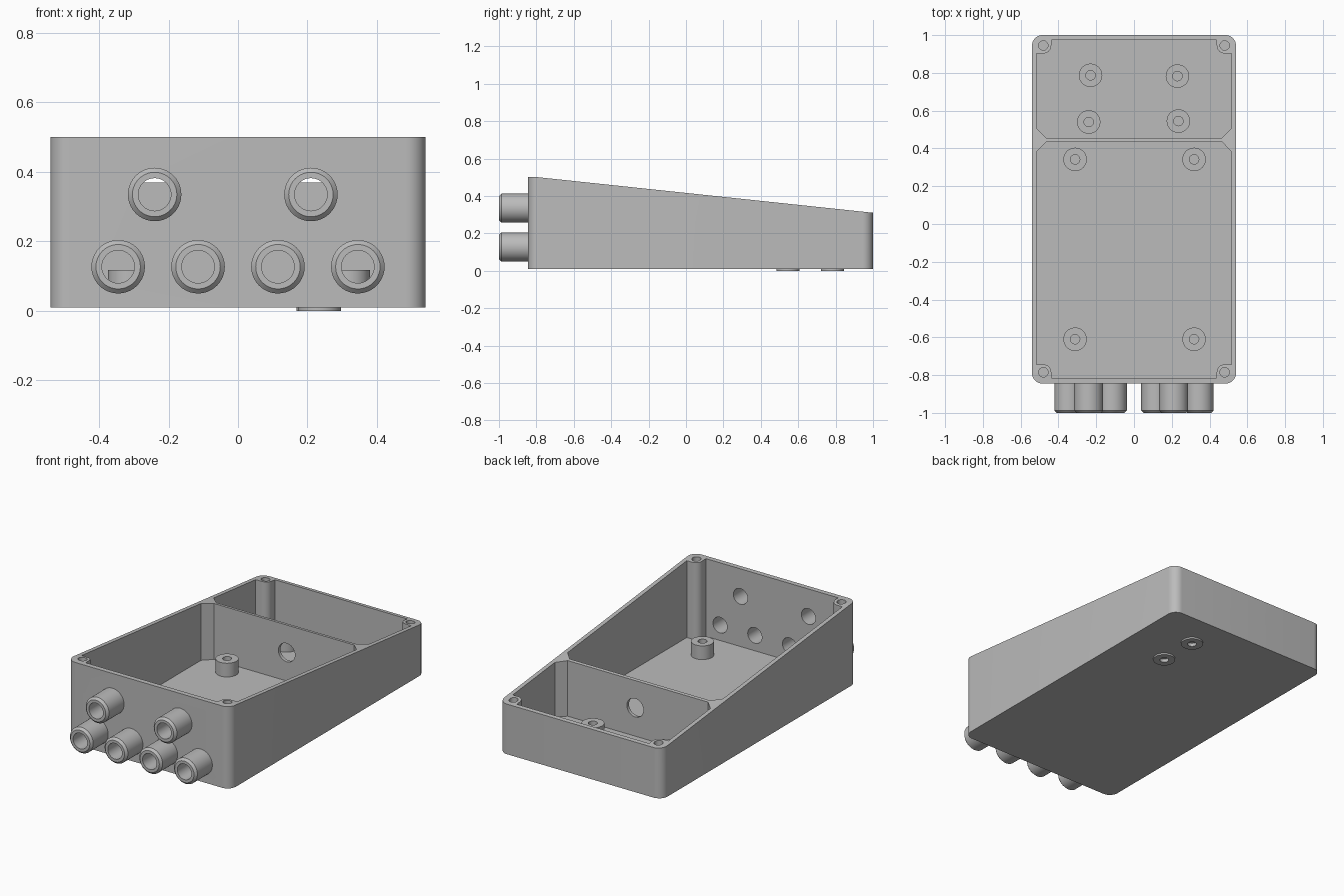
import bpy, bmesh
from math import cos, sin, pi, radians
from mathutils import Matrix, Vector

if "Cube" in bpy.data.objects:
    bpy.data.objects.remove(bpy.data.objects["Cube"], do_unlink=True)

grey = bpy.data.materials.new("plain_grey")
grey.use_nodes = True
grey.diffuse_color = (0.5, 0.5, 0.5, 1)
grey.node_tree.nodes["Principled BSDF"].inputs["Base Color"].default_value = (0.5, 0.5, 0.5, 1)

# Overall dimensions
HALF_W, FRONT, BACK, BASE, TOP, BACK_TOP = 0.54, -0.845, 1.0, 0.01, 0.5, 0.31
CORNER, FLOOR, BOSS_R, HOLE_R, BORE_R = 0.055, 0.035, 0.042, 0.025, 0.047
SLOPE_START = FRONT + CORNER
BOSS_X, BOSS_Y = 0.48, (-0.785, 0.945)


def finish(bm, name):
    bmesh.ops.recalc_face_normals(bm, faces=bm.faces)
    mesh = bpy.data.meshes.new(name)
    bm.to_mesh(mesh)
    bm.free()
    mesh.materials.append(grey)
    ob = bpy.data.objects.new(name, mesh)
    bpy.context.collection.objects.link(ob)
    return ob


def prism(name, points, direction):
    """Extrude a closed outline of 3D points along a direction."""
    bm = bmesh.new()
    face = bm.faces.new([bm.verts.new(p) for p in points])
    out = bmesh.ops.extrude_face_region(bm, geom=[face])
    moved = [v for v in out["geom"] if isinstance(v, bmesh.types.BMVert)]
    bmesh.ops.translate(bm, vec=Vector(direction), verts=moved)
    return finish(bm, name)


def lathe(name, profile, place, closed=False, along_y=False):
    """Turn (radius, height) points about an axis."""
    bm = bmesh.new()
    verts = [bm.verts.new((r, 0, h)) for r, h in profile]
    pairs = list(zip(verts, verts[1:])) + ([(verts[-1], verts[0])] if closed else [])
    edges = [bm.edges.new(p) for p in pairs]
    bmesh.ops.spin(bm, geom=verts + edges, cent=(0, 0, 0), axis=(0, 0, 1),
                   angle=2 * pi, steps=40, use_duplicate=False)
    bmesh.ops.remove_doubles(bm, verts=bm.verts, dist=1e-5)
    turn = Matrix.Rotation(radians(-90), 4, "X") if along_y else Matrix()
    bm.transform(Matrix.Translation(place) @ turn)
    return finish(bm, name)


def rod(r, length, place, along_y=False):
    return lathe("cutter", [(0, 0), (r, 0), (r, length), (0, length)], place, along_y=along_y)


def cut(target, cutter):
    cutter.hide_render = True
    mod = target.modifiers.new("cut", "BOOLEAN")
    mod.operation, mod.solver, mod.object = "DIFFERENCE", "EXACT", cutter
    bpy.context.view_layer.objects.active = target
    bpy.ops.object.modifier_apply(modifier=mod.name)
    bpy.data.objects.remove(cutter, do_unlink=True)


def smooth(ob):
    bpy.ops.object.select_all(action="DESELECT")
    ob.select_set(True)
    bpy.context.view_layer.objects.active = ob
    bpy.ops.object.shade_smooth_by_angle(angle=radians(30))


def top_at(y):
    return TOP - (TOP - BACK_TOP) * max(0, y - SLOPE_START) / (BACK - SLOPE_START)


# Enclosure block with rounded upright corners
outline = []
for cx, cy, start in ((1, BACK, 0), (-1, BACK, 90), (-1, FRONT, 180), (1, FRONT, 270)):
    x = cx * (HALF_W - CORNER)
    y = cy - CORNER if cy > 0 else cy + CORNER
    for i in range(11):
        a = radians(start + 9 * i)
        outline.append((x + CORNER * cos(a), y + CORNER * sin(a), BASE))
body = prism("enclosure", outline, (0, 0, TOP - BASE))

# Sloping rim
drop = (TOP - BACK_TOP) / (BACK - SLOPE_START)
cut(body, prism("cutter", [(-1, SLOPE_START, TOP), (-1, 1.1, BACK_TOP - 0.1 * drop),
                           (-1, 1.1, 0.7), (-1, SLOPE_START, 0.7)], (2, 0, 0)))


def compartment(wall_y, boss_y, divider_y):
    """Pocket with chamfers at the divider and round bosses at the outer corners."""
    s = 1 if wall_y > divider_y else -1
    side, chamfer = 0.515, 0.05
    half = [(side - chamfer, divider_y), (side, divider_y + s * chamfer),
            (side, boss_y - s * BOSS_R)]
    for i in range(9):
        a = pi / 2 * i / 8
        half.append((BOSS_X - BOSS_R * sin(a), boss_y - s * BOSS_R * cos(a)))
    half.append((BOSS_X - BOSS_R, wall_y))
    loop = half + [(-x, y) for x, y in reversed(half)]
    return prism("cutter", [(x, y, FLOOR) for x, y in loop], (0, 0, 0.7))


cut(body, compartment(-0.815, BOSS_Y[0], 0.435))
cut(body, compartment(0.975, BOSS_Y[1], 0.455))

# Screw holes in the corner bosses
for y in BOSS_Y:
    for x in (-BOSS_X, BOSS_X):
        cut(body, rod(HOLE_R, 0.3, (x, y, top_at(y) - 0.15)))

# Cable hole in the divider
cut(body, rod(0.055, 0.1, (0.018, 0.395, 0.205), True))

# Cable sockets on the front, bored through the wall
sockets = [(x, 0.127) for x in (-0.345, -0.115, 0.115, 0.345)] + [(-0.24, 0.335), (0.21, 0.335)]
for x, z in sockets:
    cut(body, rod(BORE_R, 0.1, (x, FRONT - 0.05, z), True))
    smooth(lathe("cable_socket", [(BORE_R, 0), (0.064, 0), (0.077, 0.013), (0.077, 0.155),
                                  (BORE_R, 0.155)], (x, -1, z), closed=True, along_y=True))
smooth(body)


def standoff(name, x, y, low, high, open_below=False):
    r = 0.062
    foot = [(0, low + 0.02), (HOLE_R, low + 0.02), (HOLE_R, low)] if open_below else [(0, low)]
    smooth(lathe(name, foot + [(r, low), (r, high), (HOLE_R, high), (HOLE_R, FLOOR + 0.005),
                               (0, FLOOR + 0.005)], (x, y, 0)))


# Board standoffs in the large compartment
for x in (-0.312, 0.318):
    for y in (-0.61, 0.342):
        standoff("board_standoff", x, y, 0.02, 0.117)

# Standoffs in the small compartment; the left pair passes through the base
for x, y in ((-0.23, 0.787), (-0.24, 0.54)):
    standoff("rear_standoff", x, y, 0.02, 0.09)
for x, y in ((0.23, 0.783), (0.235, 0.545)):
    cut(body, rod(HOLE_R, 0.05, (x, y, 0)))
    standoff("through_standoff", x, y, 0, 0.09, True)
smooth(body)
